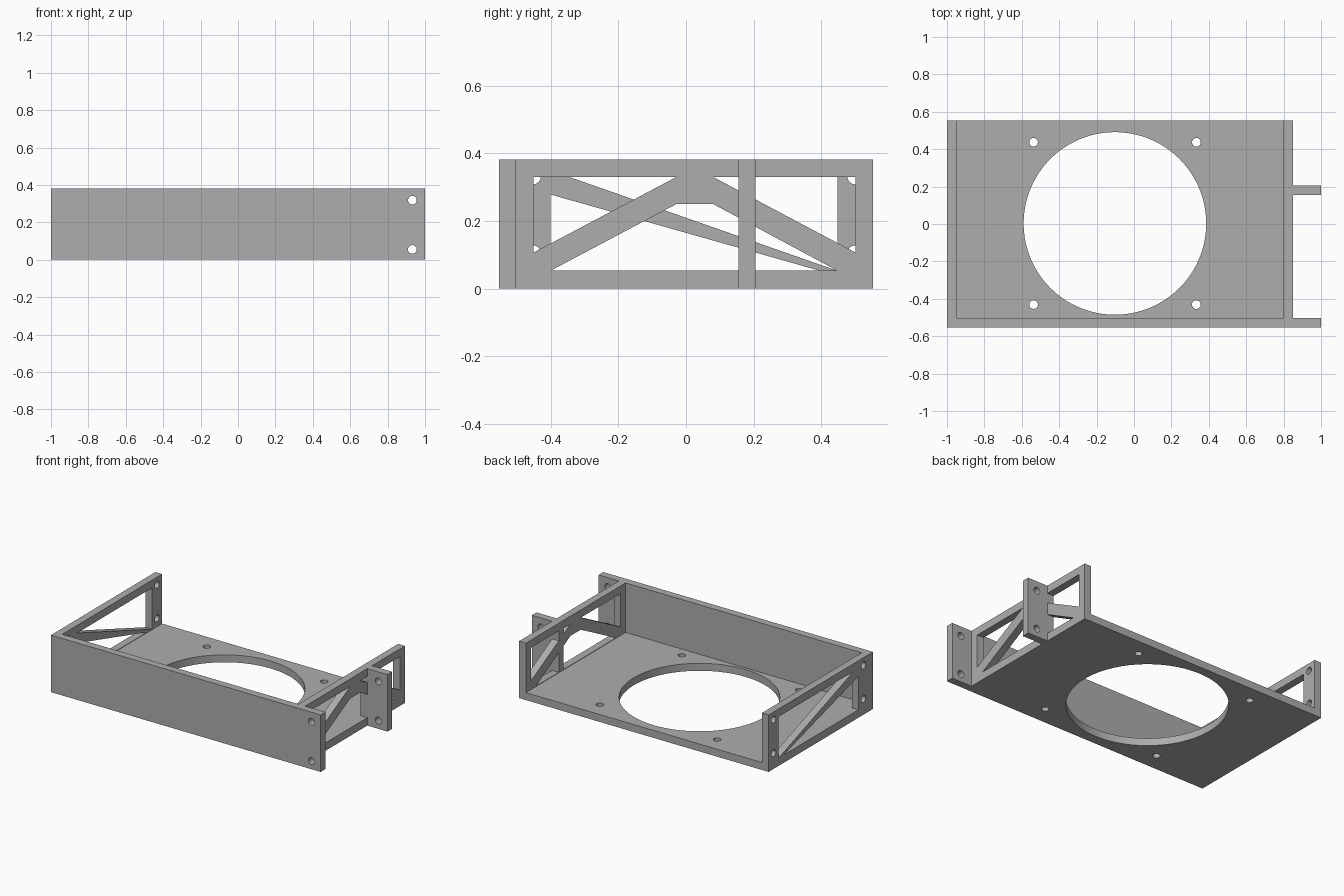
import bpy, bmesh, math
from mathutils import Matrix

cube = bpy.data.objects.get("Cube")
if cube:
    bpy.data.objects.remove(cube, do_unlink=True)

grey = bpy.data.materials.new("plain grey")
grey.use_nodes = True
grey.diffuse_color = (0.42, 0.42, 0.42, 1)
grey.node_tree.nodes["Principled BSDF"].inputs["Base Color"].default_value = grey.diffuse_color

D = 0.553      # half depth
H = 0.382      # height
T = 0.05       # plate thickness
HOLE = 0.023   # screw hole radius

# Axes that stand a flat profile in each plane (columns: profile u, v, thickness)
FLAT = Matrix.Identity(3)
FACING_FRONT = Matrix(((1, 0, 0), (0, 0, -1), (0, 1, 0)))
FACING_SIDE = Matrix(((0, 0, 1), (1, 0, 0), (0, 1, 0)))


def rect(u0, u1, v0, v1):
    return [(u0, v0), (u1, v0), (u1, v1), (u0, v1)]


def circle(u, v, r, n=32):
    return [(u + r * math.cos(math.tau * i / n), v + r * math.sin(math.tau * i / n))
            for i in range(n)]


def plate(name, axes, offset, loops, thickness=T):
    """Extrude an outline with cut-outs; offset is the plate's middle."""
    curve = bpy.data.curves.new(name + "_profile", "CURVE")
    curve.dimensions = "2D"
    curve.fill_mode = "BOTH"
    curve.extrude = thickness / 2
    for loop in loops:
        spline = curve.splines.new("POLY")
        spline.points.add(len(loop) - 1)
        for point, (u, v) in zip(spline.points, loop):
            point.co = (u, v, 0, 1)
        spline.use_cyclic_u = True
    helper = bpy.data.objects.new(name + "_profile", curve)
    bpy.context.collection.objects.link(helper)
    bpy.context.view_layer.update()
    graph = bpy.context.evaluated_depsgraph_get()
    mesh = bpy.data.meshes.new_from_object(helper.evaluated_get(graph))
    bpy.data.objects.remove(helper, do_unlink=True)

    bm = bmesh.new()
    bm.from_mesh(mesh)
    for vert in bm.verts:
        vert.co = axes @ (vert.co + axes.transposed() @ offset_vector(axes, offset))
    bmesh.ops.remove_doubles(bm, verts=bm.verts, dist=0.0001)
    bmesh.ops.recalc_face_normals(bm, faces=bm.faces)
    bm.to_mesh(mesh)
    bm.free()
    mesh.shade_smooth()
    mesh.set_sharp_from_angle(angle=math.radians(30))
    mesh.materials.clear()
    mesh.materials.append(grey)
    obj = bpy.data.objects.new(name, mesh)
    bpy.context.collection.objects.link(obj)
    return obj


def offset_vector(axes, offset):
    # World shift along the plate's thickness, given as a world coordinate
    normal = axes.col[2]
    return normal * offset * sum(normal)


# Floor with the large round opening and four mounting holes
plate("floor", FLAT, T / 2,
      [rect(-0.95, 0.8, -D + T, D), circle(-0.102, 0.003, 0.488, 128)] +
      [circle(x, y, HOLE) for x in (-0.537, 0.333) for y in (-0.431, 0.437)])

# Front wall and the rear mounting tab share the same pair of screw holes
tab_holes = [circle(0.932, z, HOLE) for z in (0.055, 0.318)]
plate("front_wall", FACING_FRONT, -D + T / 2, [rect(-1, 1, 0, H)] + tab_holes)
plate("mounting_tab", FACING_FRONT, 0.18, [rect(0.8, 1, 0, H)] + tab_holes)

# Left-hand edge wall: one long diagonal brace and holes in both posts
side = rect(-D + T, D, 0, H)
plate("single_brace_wall", FACING_SIDE, -0.975,
      [side,
       [(-0.345, 0.33), (0.447, 0.053), (0.447, 0.33)],
       [(-0.4, 0.278), (-0.4, 0.053), (0.395, 0.053)]] +
      [circle(y, z, HOLE) for y in (-0.452, 0.5) for z in (0.105, 0.331)])

# Opposite wall: two braces meeting at the middle of the top rail
plate("double_brace_wall", FACING_SIDE, 0.825,
      [side,
       [(-0.45, 0.107), (-0.028, 0.33), (-0.45, 0.33)],
       [(0.5, 0.107), (0.5, 0.33), (0.08, 0.33)],
       [(-0.4, 0.053), (0.447, 0.053), (0.08, 0.25), (-0.028, 0.25)]])
